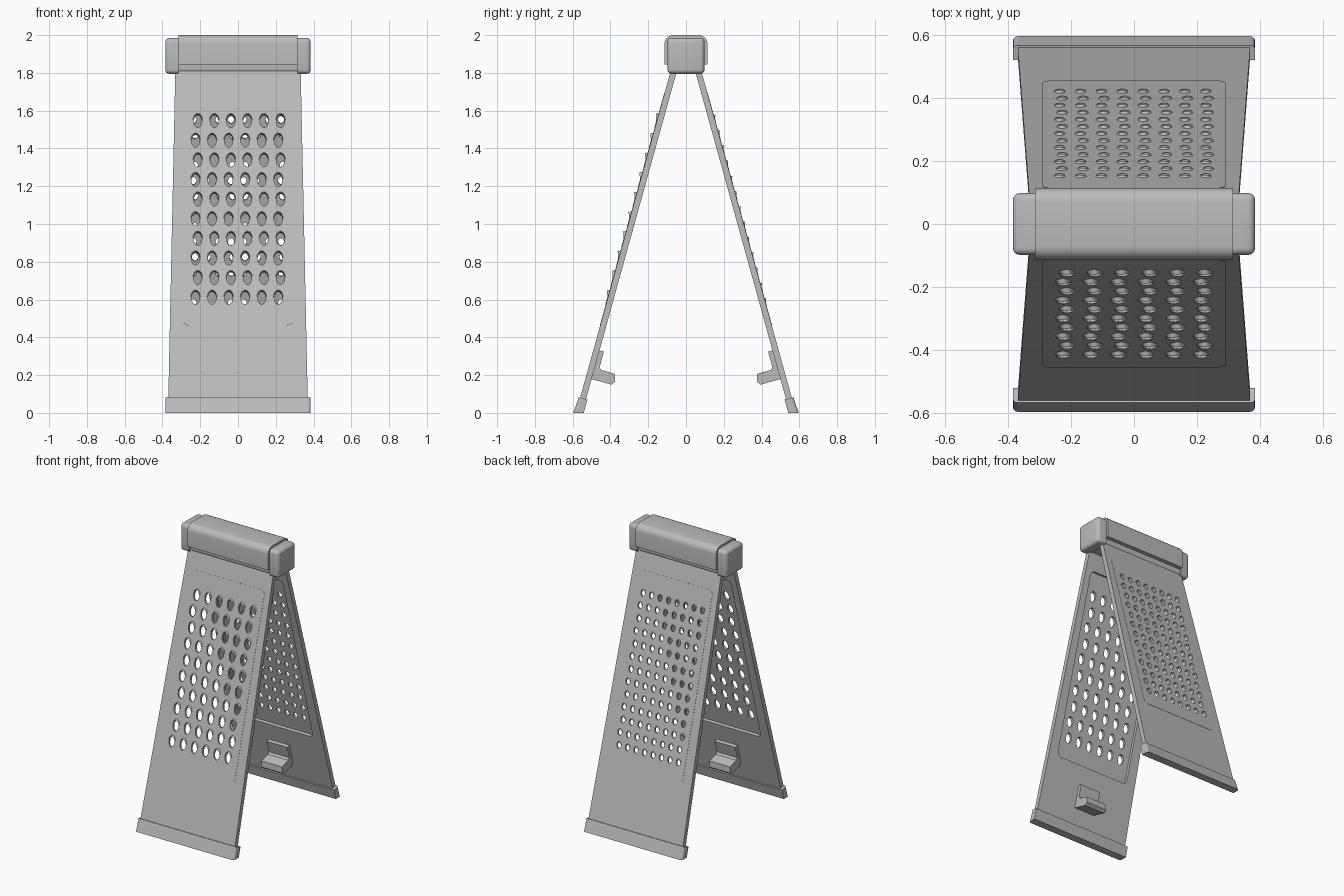
import bpy, bmesh, math
from mathutils import Matrix, Vector

if "Cube" in bpy.data.objects:
    bpy.data.objects.remove(bpy.data.objects["Cube"], do_unlink=True)

steel = bpy.data.materials.new("brushed_grey")
steel.use_nodes = True
GREY = (0.5, 0.5, 0.5, 1)
steel.diffuse_color = GREY
steel.node_tree.nodes["Principled BSDF"].inputs["Base Color"].default_value = GREY

TILT = math.atan(0.277)
T = 0.016  # half thickness of a leg


def finish(name, bm, matrix=None, smooth=False):
    bmesh.ops.recalc_face_normals(bm, faces=bm.faces)
    mesh = bpy.data.meshes.new(name)
    bm.to_mesh(mesh)
    bm.free()
    mesh.materials.append(steel)
    obj = bpy.data.objects.new(name, mesh)
    bpy.context.collection.objects.link(obj)
    if matrix:
        obj.matrix_world = matrix
    if smooth:
        bpy.ops.object.select_all(action='DESELECT')
        obj.select_set(True)
        bpy.context.view_layer.objects.active = obj
        bpy.ops.object.shade_smooth_by_angle(angle=math.radians(35))
    return obj


def prism(bm, points, lo, hi, axis="y"):
    """Extrude a flat outline along x or y."""
    place = (lambda p, d: (p[0], d, p[1])) if axis == "y" else (lambda p, d: (d, p[0], p[1]))
    a = [bm.verts.new(place(p, lo)) for p in points]
    b = [bm.verts.new(place(p, hi)) for p in points]
    bm.faces.new(a)
    bm.faces.new(b[::-1])
    for i in range(len(a)):
        j = (i + 1) % len(a)
        bm.faces.new((a[i], b[i], b[j], a[j]))


def rounded(x, z0, z1, r, steps=5):
    pts = []
    for k, (cx, cz) in enumerate([(x - r, z1 - r), (r - x, z1 - r), (r - x, z0 + r), (x - r, z0 + r)]):
        for i in range(steps + 1):
            a = math.pi / 2 * (k + i / steps)
            pts.append((cx + r * math.cos(a), cz + r * math.sin(a)))
    return pts


def ellipse(cx, cz, rx, rz, n=16):
    return [(cx + rx * math.cos(math.tau * i / n), cz + rz * math.sin(math.tau * i / n)) for i in range(n)]


def cut(obj, cutter):
    mod = obj.modifiers.new("cut", 'BOOLEAN')
    mod.object = cutter
    mod.operation = 'DIFFERENCE'
    mod.solver = 'EXACT'
    bpy.context.view_layer.update()
    bpy.ops.object.select_all(action='DESELECT')
    obj.select_set(True)
    bpy.context.view_layer.objects.active = obj
    bpy.ops.object.modifier_apply(modifier=mod.name)
    bpy.data.objects.remove(cutter, do_unlink=True)


def box(name, x0, x1, y, z0, z1, radius, pick):
    """Box symmetric in y, with the chosen edges rounded."""
    bm = bmesh.new()
    prism(bm, [(-y, z0), (y, z0), (y, z1), (-y, z1)], x0, x1, "x")
    edges = [e for e in bm.edges if pick(e)]
    bmesh.ops.bevel(bm, geom=edges, offset=radius, segments=5, profile=0.5, affect='EDGES')
    return finish(name, bm, smooth=True)


def leg(side, turn, cols, rows, x_span, z_top, z_low, rx, rz, lift, stagger):
    m = Matrix.Rotation(turn, 4, 'Z') @ Matrix.Translation((0, -0.566, 0)) @ Matrix.Rotation(-TILT, 4, 'X')
    up = 1 / math.cos(TILT)

    # tapered frame with a rounded window
    bm = bmesh.new()
    prism(bm, [(-0.37, 0.03), (0.37, 0.03), (0.331, 1.92), (-0.331, 1.92)], -T, T)
    frame = finish(side + "_frame", bm, m)
    bm = bmesh.new()
    prism(bm, rounded(0.29, 0.46 * up, 1.69 * up, 0.03), -0.1, 0.1)
    cut(frame, finish("window_cutter", bm, m))

    # thin perforated plate, set towards the outside
    bm = bmesh.new()
    prism(bm, rounded(0.291, 0.459 * up, 1.691 * up, 0.03), -T - 0.0015, -T + 0.012)
    plate = finish(side + "_grating_plate", bm, m)
    holes = bmesh.new()
    teeth = bmesh.new()
    for r in range(rows):
        z = (z_top + (z_low - z_top) * r / (rows - 1)) * up
        shift = stagger if r % 2 == 0 else -stagger
        for c in range(cols):
            x = -x_span + 2 * x_span * c / (cols - 1) + shift
            inner = ellipse(x, z, rx, rz)
            outer = ellipse(x, z, rx * 1.2, rz * 1.2)
            prism(holes, inner, -0.1, 0.1)
            # raised lip, tallest over the top of the hole
            rings = []
            for pts, height in ((outer, 0), (inner, lift), (inner, -0.002)):
                rings.append([teeth.verts.new(
                    (px, -T - 0.0016 - height * max(0.1, (pz - z) / rz), pz)) for px, pz in pts])
            n = len(inner)
            for a, b in zip(rings, rings[1:]):
                for i in range(n):
                    j = (i + 1) % n
                    teeth.faces.new((a[i], a[j], b[j], b[i]))
    cut(plate, finish("hole_cutter", holes, m))
    finish(side + "_teeth", teeth, m, smooth=True)

    # foot bar, trimmed level with the ground
    bm = bmesh.new()
    prism(bm, [(-0.032, -0.05), (0.024, -0.05), (0.024, 0.08), (-0.024, 0.08)], -0.385, 0.385, "x")
    ends = [e for e in bm.edges if all(v.co.y < 0 for v in e.verts)
            and abs(e.verts[0].co.x - e.verts[1].co.x) < 0.01]
    bmesh.ops.bevel(bm, geom=ends, offset=0.015, segments=3, profile=0.5, affect='EDGES')
    bm.transform(m)
    cutting = bmesh.ops.bisect_plane(bm, geom=bm.verts[:] + bm.edges[:] + bm.faces[:],
                                     plane_co=Vector((0, 0, 0)), plane_no=Vector((0, 0, 1)), clear_inner=True)
    bmesh.ops.holes_fill(bm, edges=[g for g in cutting["geom_cut"] if isinstance(g, bmesh.types.BMEdge)])
    finish(side + "_foot", bm)

    # stepped locking tab on the inside
    bm = bmesh.new()
    prism(bm, [(T - 0.005, 0.19), (0.125, 0.19), (0.14, 0.21), (0.127, 0.25),
               (0.053, 0.25), (0.04, 0.262), (0.04, 0.347), (T - 0.005, 0.347)], -0.08, 0.08, "x")
    finish(side + "_lock_tab", bm, m)


leg("front", 0, 6, 10, 0.219, 1.54, 0.605, 0.022, 0.036, 0.014, 0.006)
leg("back", math.pi, 8, 13, 0.232, 1.55, 0.58, 0.016, 0.021, 0.008, 0.004)

# handle: core, end caps and wrapped cover
def lengthwise(e):
    return abs(e.verts[0].co.x - e.verts[1].co.x) > 0.01

box("handle_core", -0.33, 0.33, 0.085, 1.8, 1.97, 0.02, lengthwise)
for label, s in (("left", 1), ("right", -1)):
    lo, hi = sorted((s * 0.315, s * 0.385))
    box(label + "_end_cap", lo, hi, 0.098, 1.795, 1.985, 0.022,
        lambda e, s=s: lengthwise(e) or all(v.co.x * s > 0.38 for v in e.verts))
box("handle_cover", -0.315, 0.315, 0.114, 1.845, 2.0, 0.045,
    lambda e: lengthwise(e) and all(v.co.z > 1.9 for v in e.verts))
